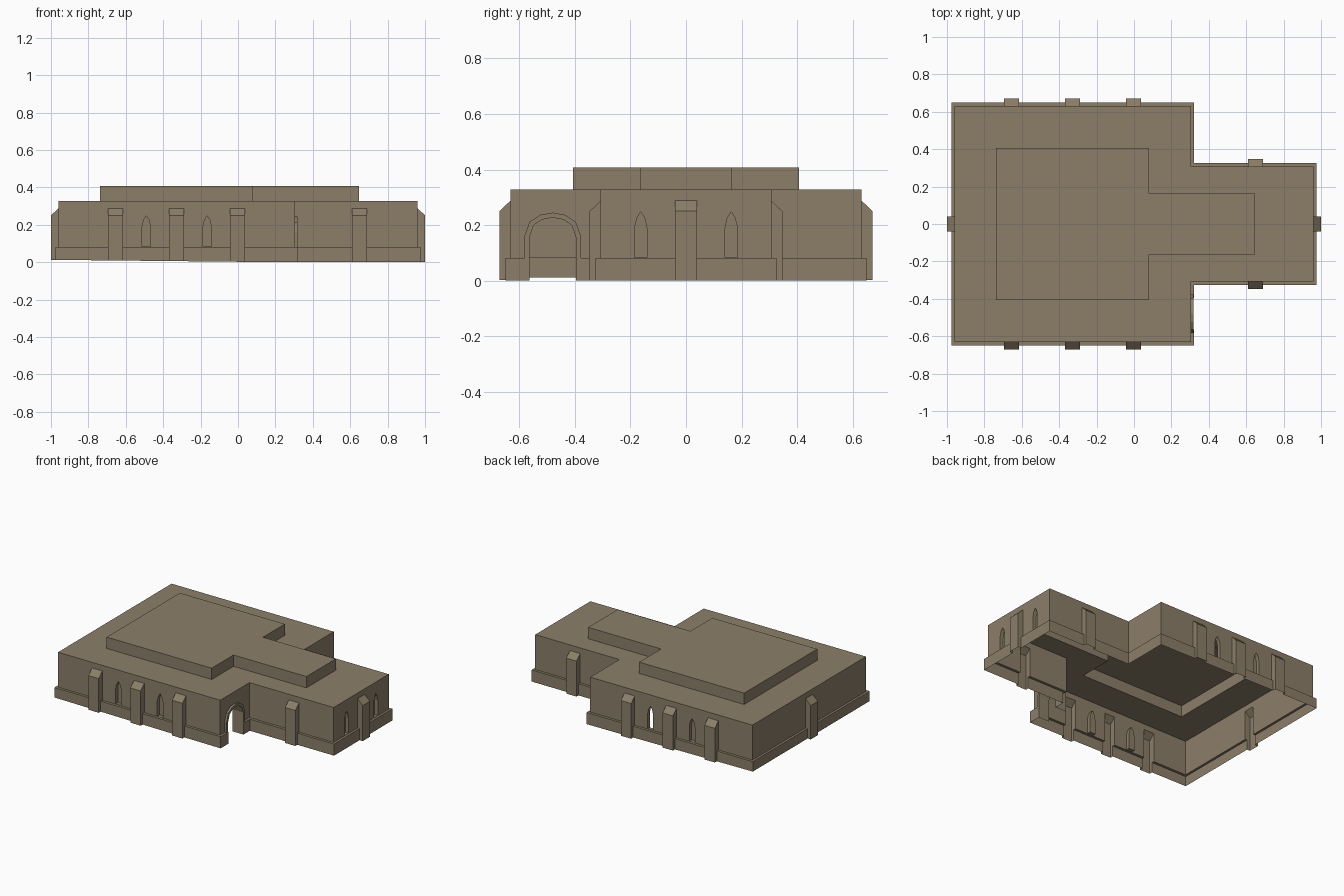
import bpy, bmesh
from mathutils import Vector

if "Cube" in bpy.data.objects:
    bpy.data.objects.remove(bpy.data.objects["Cube"])

stone = bpy.data.materials.new("tan_stone")
stone.diffuse_color = (0.262, 0.212, 0.141, 1)
stone.use_nodes = True
stone.node_tree.nodes["Principled BSDF"].inputs["Base Color"].default_value = stone.diffuse_color


def prism(name, outline, place, a, b):
    """Extrude a 2D outline from a to b; place(u, v, w) maps it into space."""
    bm = bmesh.new()
    low = [bm.verts.new(place(u, v, a)) for u, v in outline]
    high = [bm.verts.new(place(u, v, b)) for u, v in outline]
    bm.faces.new(low)
    bm.faces.new(high)
    n = len(outline)
    for i in range(n):
        j = (i + 1) % n
        bm.faces.new((low[i], low[j], high[j], high[i]))
    bmesh.ops.recalc_face_normals(bm, faces=bm.faces)
    me = bpy.data.meshes.new(name)
    bm.to_mesh(me)
    bm.free()
    me.materials.append(stone)
    ob = bpy.data.objects.new(name, me)
    bpy.context.collection.objects.link(ob)
    return ob


def plan(x0, x1, x2, y_main, y_wing):
    """T-shaped floor plan: wide main block plus a narrower wing."""
    return [(x0, -y_main), (x1, -y_main), (x1, -y_wing), (x2, -y_wing),
            (x2, y_wing), (x1, y_wing), (x1, y_main), (x0, y_main)]


def flat(u, v, w):
    return (u, v, w)


def facing(origin, out):
    """Place (along wall, height, outward distance) on a wall."""
    o, d = Vector(origin), Vector(out)
    side = Vector((-d.y, d.x, 0))
    return lambda u, v, w: o + side * u + d * w + Vector((0, 0, v))


def arch(half, bottom, points):
    """Symmetric arch outline from right-hand points (offset, height)."""
    right = [(half, bottom)] + points
    return right + [(-u, v) for u, v in reversed(right) if u > 0]


# stepped storeys
shell = prism("building_shell", plan(-0.976, 0.32, 0.976, 0.65, 0.325), flat, -0.05, 0.082)
adds, cuts = [], []
adds.append(prism("walls", plan(-0.96, 0.304, 0.96, 0.632, 0.307), flat, -0.04, 0.328))
adds.append(prism("roof_tier", plan(-0.738, 0.08, 0.648, 0.407, 0.164), flat, 0.2, 0.408))

# sloped buttresses: wall points and outward directions
spots = [((-0.96, 0, 0), (-1, 0, 0)), ((0.96, 0, 0), (1, 0, 0))]
for s in (-1, 1):
    spots += [((x, s * 0.632, 0), (0, s, 0)) for x in (-0.655, -0.328, -0.003)]
    spots.append(((0.65, s * 0.307, 0), (0, s, 0)))
for origin, out in spots:
    f = facing(origin, out)
    profile = [(-0.06, -0.1), (0.04, -0.1), (0.04, 0.25), (0, 0.288), (-0.06, 0.345 - 0.03)]
    profile[-1] = (-0.06, 0.288)
    adds.append(prism("buttress", profile, lambda u, v, w, f=f: f(w, v, u), -0.04, 0.04))

# door surround and opening
door = facing((0.304, -0.48, 0), (1, 0, 0))
adds.append(prism("door_surround",
                  arch(0.102, 0.04, [(0.102, 0.16), (0.083, 0.212), (0.045, 0.237), (0, 0.245)]),
                  door, -0.03, 0.0145))
cuts.append(prism("door_cutter",
                  arch(0.084, -0.2, [(0.084, 0.155), (0.068, 0.2), (0.038, 0.22), (0, 0.227)]),
                  door, -0.07, 0.2))

# pointed window recesses
lancet = arch(0.022, 0.084, [(0.022, 0.19), (0.014, 0.225), (0, 0.248)])
sills = [((0.96, y, 0), (1, 0, 0)) for y in (-0.163, 0.163)]
sills += [((x, s * 0.632, 0), (0, s, 0)) for x in (-0.49, -0.165) for s in (-1, 1)]
for origin, out in sills:
    cuts.append(prism("window_cutter", lancet, facing(origin, out), -0.025, 0.1))

# merge everything into one skin
for ob, op in [(o, 'UNION') for o in adds] + [(o, 'DIFFERENCE') for o in cuts]:
    m = shell.modifiers.new(op, 'BOOLEAN')
    m.object, m.operation, m.solver = ob, op, 'EXACT'
bpy.context.view_layer.update()
merged = bpy.data.meshes.new_from_object(
    shell.evaluated_get(bpy.context.evaluated_depsgraph_get()))
shell.modifiers.clear()
shell.data = merged
for ob in adds + cuts:
    bpy.data.objects.remove(ob)

bm = bmesh.new()
bm.from_mesh(merged)
# open underside
bmesh.ops.bisect_plane(bm, geom=bm.verts[:] + bm.edges[:] + bm.faces[:], dist=1e-5,
                       plane_co=(0, 0, 0), plane_no=(0, 0, 1), clear_inner=True)
# open the doorway and the one see-through window at the back
holes = []
for f in bm.faces:
    c, n = f.calc_center_median(), f.normal
    if n.x > 0.9 and abs(c.x - 0.234) < 0.005:
        holes.append(f)
    if n.y > 0.9 and abs(c.y - 0.607) < 0.004 and abs(c.x + 0.165) < 0.03:
        holes.append(f)
bmesh.ops.delete(bm, geom=holes, context='FACES')
# foot of the walls rises slightly towards the left
for v in bm.verts:
    if v.co.z < 1e-4:
        v.co.z = 0.012 * min(1, max(0, (0.2 - v.co.x) / 1.15))
for f in bm.faces:
    f.material_index = 0
    f.smooth = False
bm.to_mesh(merged)
bm.free()
merged.materials.clear()
merged.materials.append(stone)
